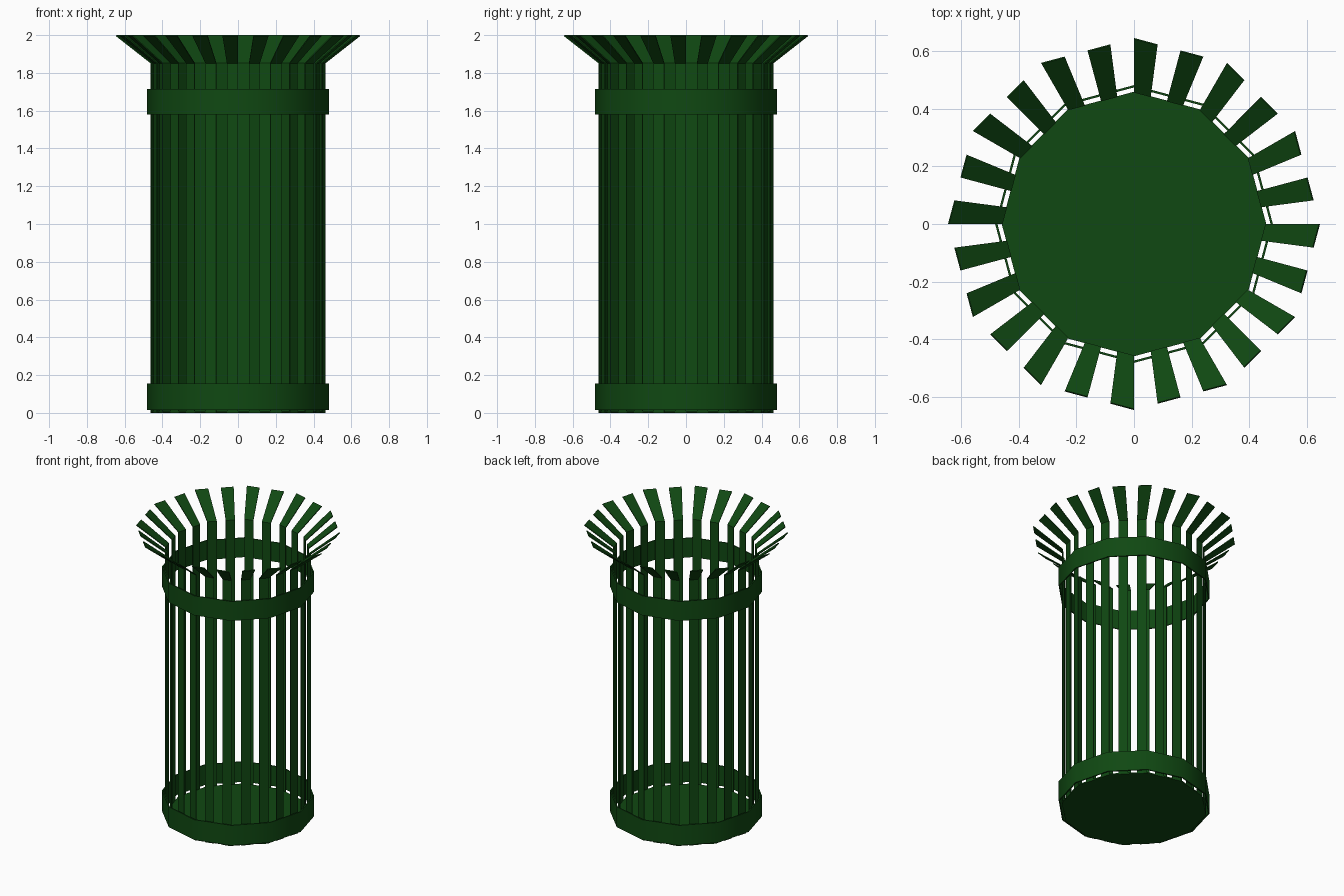
import bpy, bmesh, math

if "Cube" in bpy.data.objects:
    bpy.data.objects.remove(bpy.data.objects["Cube"])

SIDES = 12          # the basket body is a twelve-sided prism
SLATS = 24

green = bpy.data.materials.new("dark_green_paint")
green.diffuse_color = (0.005, 0.065, 0.006, 1)
green.use_nodes = True
green.node_tree.nodes["Principled BSDF"].inputs["Base Color"].default_value = green.diffuse_color


def on_polygon(radius, deg, z):
    """Point on the outline of the twelve-sided body at a given angle."""
    step = 360 / SIDES
    local = math.radians(deg % step - step / 2)
    r = radius * math.cos(math.radians(step / 2)) / math.cos(local)
    a = math.radians(deg)
    return (r * math.cos(a), r * math.sin(a), z)


def sweep(bm, profile, angles, closed=False):
    """Carry a closed (radius, z) profile through the given angles."""
    rows = [[bm.verts.new(on_polygon(r, a, z)) for r, z in profile] for a in angles]
    n = len(profile)
    pairs = list(zip(rows, rows[1:]))
    if closed:
        pairs.append((rows[-1], rows[0]))
    for row_a, row_b in pairs:
        for i in range(n):
            j = (i + 1) % n
            bm.faces.new((row_a[i], row_b[i], row_b[j], row_a[j]))
    if not closed:
        # side caps, split into quads along the strip
        for row in (rows[0], rows[-1]):
            for i in range(n // 2 - 1):
                bm.faces.new((row[i], row[i + 1], row[n - 2 - i], row[n - 1 - i]))


def finish(bm, name):
    bmesh.ops.recalc_face_normals(bm, faces=bm.faces)
    mesh = bpy.data.meshes.new(name)
    bm.to_mesh(mesh)
    bm.free()
    mesh.materials.append(green)
    obj = bpy.data.objects.new(name, mesh)
    bpy.context.collection.objects.link(obj)
    bpy.ops.object.select_all(action='DESELECT')
    obj.select_set(True)
    bpy.context.view_layer.objects.active = obj
    bpy.ops.object.shade_smooth_by_angle(angle=math.radians(35))
    return obj


# Upright slats with flared tips
bm = bmesh.new()
slat_profile = [(0.462, 0.0), (0.462, 1.85), (0.647, 1.995),
                (0.643, 2.0), (0.457, 1.853), (0.457, 0.0)]
for k in range(SLATS):
    a = k * 360 / SLATS
    sweep(bm, slat_profile, (a - 7.5, a))
finish(bm, "slats")

# Upper and lower hoops, standing just clear of the slats
for name, z0, z1 in (("lower_hoop", 0.015, 0.155), ("upper_hoop", 1.58, 1.715)):
    bm = bmesh.new()
    hoop_profile = [(0.475, z0), (0.483, z0), (0.483, z1), (0.475, z1)]
    sweep(bm, hoop_profile, [i * 360 / SIDES for i in range(SIDES)], closed=True)
    finish(bm, name)

# Floor plate
bm = bmesh.new()
bmesh.ops.create_cone(bm, cap_ends=True, segments=SIDES,
                      radius1=0.46, radius2=0.46, depth=0.008)
bmesh.ops.translate(bm, verts=bm.verts, vec=(0, 0, 0.006))
finish(bm, "floor")
